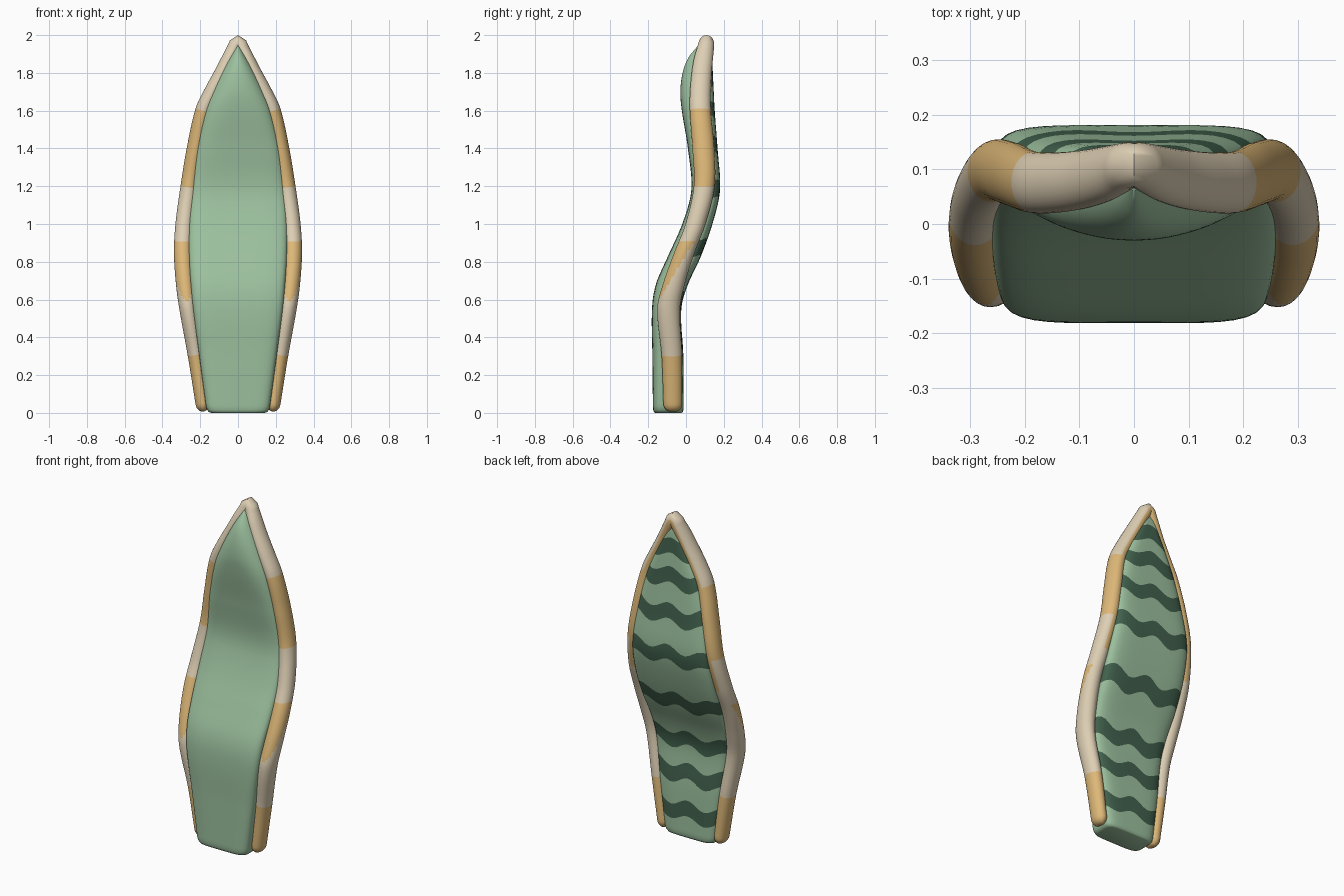
import bpy, bmesh, math
from mathutils import Vector

if "Cube" in bpy.data.objects:
    bpy.data.objects.remove(bpy.data.objects["Cube"])


def mat(name, r, g, b):
    m = bpy.data.materials.new(name)
    lin = [((c / 255 + 0.055) / 1.055) ** 2.4 for c in (r, g, b)]
    m.diffuse_color = (*lin, 1)
    m.use_nodes = True
    m.node_tree.nodes["Principled BSDF"].inputs["Base Color"].default_value = m.diffuse_color
    return m


GREEN = mat("sage green", 156, 192, 158)
DARK = mat("dark green", 66, 98, 78)
CREAM = mat("cream", 222, 207, 180)
TAN = mat("tan", 222, 184, 120)


def spline(table, z):
    """Smooth interpolation of rows (z, a, b, ...) at height z."""
    z = min(max(z, table[0][0]), table[-1][0])
    i = 0
    while i < len(table) - 2 and z > table[i + 1][0]:
        i += 1

    def slope(k, j):
        a, b = max(k - 1, 0), min(k + 1, len(table) - 1)
        return (table[b][j] - table[a][j]) / (table[b][0] - table[a][0])
    p, q = table[i], table[i + 1]
    d = q[0] - p[0]
    t = (z - p[0]) / d
    return [(2*t**3 - 3*t**2 + 1) * p[j] + (t**3 - 2*t**2 + t) * d * slope(i, j)
            + (3*t**2 - 2*t**3) * q[j] + (t**3 - t**2) * d * slope(i + 1, j)
            for j in range(1, len(p))]


def loft(name, rings, mats, rule):
    bm = bmesh.new()
    vr = [[bm.verts.new(p) for p in r] for r in rings]
    n = len(vr[0])
    for i in range(len(vr) - 1):
        for k in range(n):
            f = bm.faces.new((vr[i][k], vr[i][(k + 1) % n],
                              vr[i + 1][(k + 1) % n], vr[i + 1][k]))
            f.material_index = rule(i, k)
    for r, i in ((vr[0][::-1], 0), (vr[-1], len(vr) - 2)):
        bm.faces.new(r).material_index = rule(i, 0)
    bmesh.ops.recalc_face_normals(bm, faces=bm.faces)
    me = bpy.data.meshes.new(name)
    bm.to_mesh(me)
    bm.free()
    for m in mats:
        me.materials.append(m)
    ob = bpy.data.objects.new(name, me)
    bpy.context.collection.objects.link(ob)
    bpy.context.view_layer.objects.active = ob
    ob.select_set(True)
    bpy.ops.object.shade_smooth_by_angle(angle=math.radians(50))
    ob.select_set(False)


# Green panel: height, half width, front y, back y, squareness of section
PANEL = [(0, .165, -.175, -.012, 5), (.3, .205, -.178, -.014, 5),
         (.55, .238, -.18, -.025, 5), (.68, .25, -.16, .01, 5),
         (.82, .26, -.10, .075, 5), (1.0, .262, -.02, .14, 5),
         (1.18, .25, .028, .18, 5), (1.4, .222, .01, .167, 4),
         (1.6, .175, -.022, .152, 2.8), (1.7, .135, -.03, .147, 2.3),
         (1.8, .088, -.018, .142, 2.1), (1.88, .046, .012, .138, 2),
         (1.94, .01, .06, .13, 2)]
STRIPES = [.16, .38, .58, .86, 1.17, 1.41, 1.62, 1.79]
edges = [.035] + [z + e for z in STRIPES for e in (-.045, .045)] + [1.94]
rows, dark = [(0, .85), (.004, .93), (.016, .98)], [0, 0, 0]
for i in range(len(edges) - 1):
    for k in range(5):
        rows.append((edges[i] + (edges[i + 1] - edges[i]) * k / 5, 1))
        dark.append(i % 2)
rows.append((1.94, 1))
N = 72


def panel_point(z, scale, k):
    a = 2 * math.pi * k / N
    c, s = math.cos(a), math.sin(a)

    def at(h):
        w, f, b, n = spline(PANEL, h)
        n_side = 5 if s > 0 else n
        r = scale * (abs(c)**n_side + abs(s)**n_side) ** (-1 / n_side)
        return w * r * c, (f + b) / 2 + (b - f) / 2 * r * s
    x, y = at(z)
    # the rows wave on the back so that the stripes do
    fade = max(0, min(1, (z - .03) / .1, (1.94 - z) / .12)) * max(0, min(1, s * 3))
    z2 = z + .022 * math.cos(2 * math.pi * x / .22) * fade
    x, y = at(z2)
    return x, y, z2


loft("leaf_panel", [[panel_point(z, sc, k) for k in range(N)] for z, sc in rows],
     [GREEN, DARK],
     lambda i, k: int(dark[i] and math.sin(2 * math.pi * (k + .5) / N) > .3))

# Rim: height, centre x, centre y, in-plane radius, depth radius
RIM = [(.05, .188, -.07, .037, .05), (.3, .223, -.075, .042, .054),
       (.55, .264, -.092, .046, .06), (.68, .28, -.065, .048, .058),
       (.85, .291, -.008, .048, .054), (1.0, .284, .05, .047, .053),
       (1.2, .258, .096, .046, .055), (1.4, .226, .092, .045, .058),
       (1.6, .183, .076, .043, .056), (1.7, .137, .076, .042, .055),
       (1.8, .085, .083, .04, .053), (1.88, .046, .093, .038, .05),
       (1.93, .02, .103, .038, .045)]
TIP = (0, .108, 1.957, .043, .04)
half = []
for i in range(126):
    z = .05 + 1.88 * i / 125
    x, y, r, d = spline(RIM, z)
    half.append((x, y, z, r, d))
half += [(.011, .106, 1.948, .04, .043)]
# rounded foot
foot = [(.188 - .005 * q, -.07, .05 - .042 * q, .037 * math.sqrt(1 - q * q * .97),
         .05 * math.sqrt(1 - q * q * .8)) for q in (1, .95, .85, .7, .5, .25)]
half = foot + half
path = half + [TIP] + [(-p[0], *p[1:]) for p in reversed(half)]
M = 28
rings = []
for i, (x, y, z, r, d) in enumerate(path):
    a, b = path[max(i - 1, 0)], path[min(i + 1, len(path) - 1)]
    t = (Vector(b[:3]) - Vector(a[:3])).normalized()
    n = Vector((t.z, 0, -t.x)).normalized()   # points outwards
    depth = Vector((0, 1, 0))
    rings.append([Vector((x, y, z)) + n * r * math.cos(2 * math.pi * k / M)
                  + depth * d * math.sin(2 * math.pi * k / M) for k in range(M)])


def rim_colour(i, k):
    z = (path[i][2] + path[i + 1][2]) / 2
    a = 2 * math.pi * (k + .5) / M
    if z < .3 or 1.2 < z < 1.6:
        return 1
    if .55 < z < .9 and math.sin(a) < -.45 + (z - .7) * 5 :
        return 1
    # narrow tan line along the inner back edge
    return int(z > 1 and math.sin(a) > .3 and math.cos(a) < .15)


loft("segmented_rim", rings, [CREAM, TAN], rim_colour)
